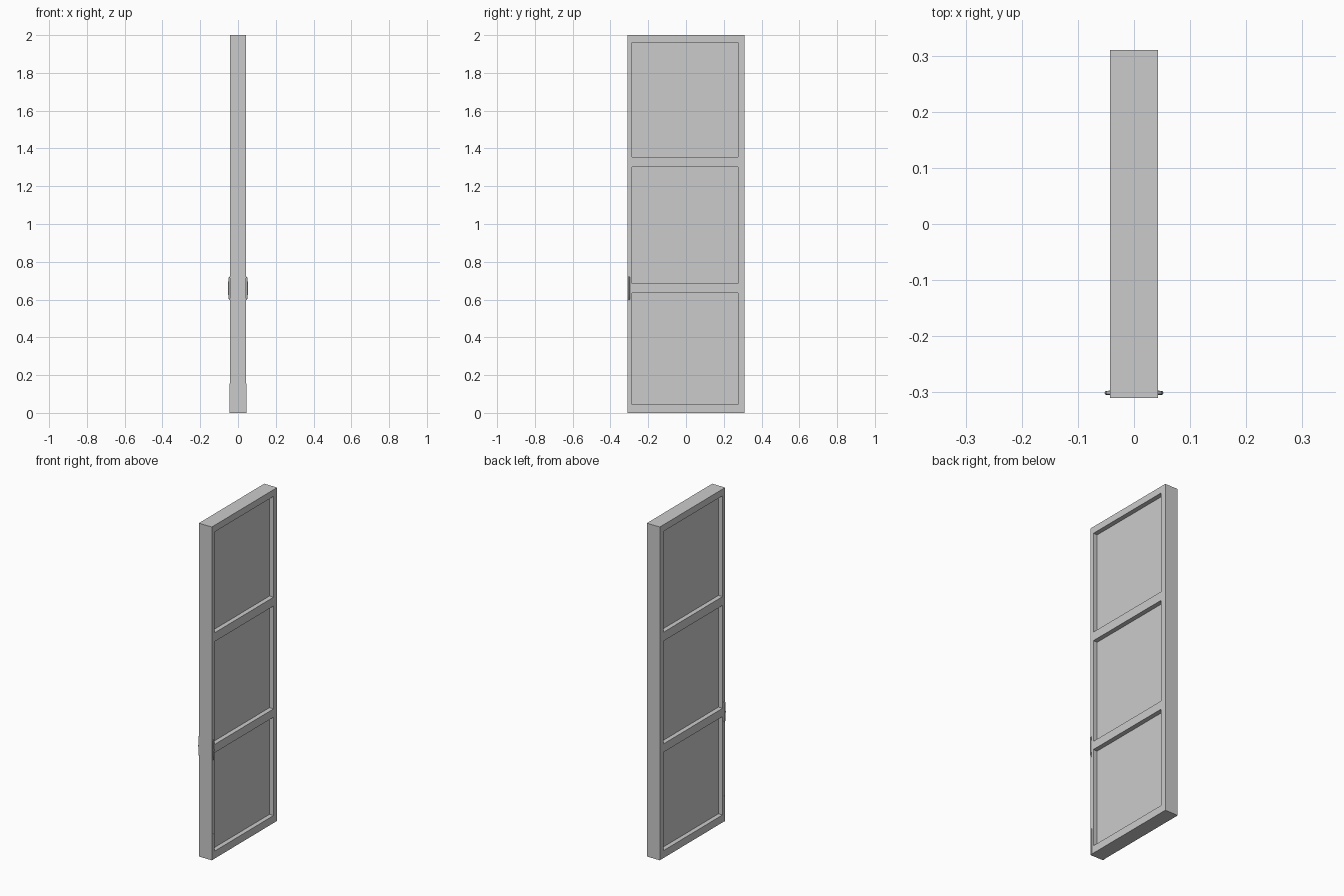
import bpy, bmesh
from mathutils import Matrix, Vector

if "Cube" in bpy.data.objects:
    bpy.data.objects.remove(bpy.data.objects["Cube"])


def boxes(name, bounds):
    """One object made of axis-aligned boxes given as (low corner, high corner)."""
    bm = bmesh.new()
    for lo, hi in bounds:
        lo, hi = Vector(lo), Vector(hi)
        m = Matrix.Translation((lo + hi) / 2) @ Matrix.Diagonal((*(hi - lo), 1))
        bmesh.ops.create_cube(bm, size=1, matrix=m)
    me = bpy.data.meshes.new(name)
    bm.to_mesh(me)
    bm.free()
    ob = bpy.data.objects.new(name, me)
    bpy.context.collection.objects.link(ob)
    return ob


HALF_X, HALF_Y, HEIGHT = 0.043, 0.31, 2.0
PANEL_X = 0.016                       # half thickness left behind the recesses
OPENINGS = [(0.045, 0.635), (0.685, 1.302), (1.355, 1.96)]

# Door slab with three recessed panels on each face
door = boxes("door_leaf", [((-HALF_X, -HALF_Y, 0), (HALF_X, HALF_Y, HEIGHT))])
recesses = []
for z0, z1 in OPENINGS:
    recesses.append(((PANEL_X, -0.285, z0), (0.1, 0.276, z1)))
    recesses.append(((-0.1, -0.285, z0), (-PANEL_X, 0.276, z1)))
cutter = boxes("panel_recess_cutter", recesses)
cutter.hide_render = True
mod = door.modifiers.new("recesses", 'BOOLEAN')
mod.object = cutter
mod.operation = 'DIFFERENCE'
mod.solver = 'EXACT'
bpy.context.view_layer.objects.active = door
door.select_set(True)
bpy.ops.object.modifier_apply(modifier=mod.name)
bpy.data.objects.remove(cutter)


def pull_handle(name, side):
    """Slim bowed grip standing off the stile."""
    path = [(0.041, 0.60), (0.047, 0.605), (0.0485, 0.63), (0.049, 0.66),
            (0.0485, 0.69), (0.047, 0.715), (0.041, 0.72)]
    cu = bpy.data.curves.new(name, 'CURVE')
    cu.dimensions = '3D'
    cu.bevel_depth = 0.0035
    cu.bevel_resolution = 2
    cu.use_fill_caps = True
    sp = cu.splines.new('POLY')
    sp.points.add(len(path) - 1)
    for p, (x, z) in zip(sp.points, path):
        p.co = (side * x, -0.301, z, 1)
    ob = bpy.data.objects.new(name, cu)
    bpy.context.collection.objects.link(ob)


# Handle and floor bolt on both faces
for side, label in ((1, "right"), (-1, "left")):
    pull_handle("pull_handle_" + label, side)
    xs = sorted((side * 0.042, side * 0.045))
    boxes("floor_bolt_" + label, [((xs[0], -0.304, 0), (xs[1], -0.297, 0.155))])
